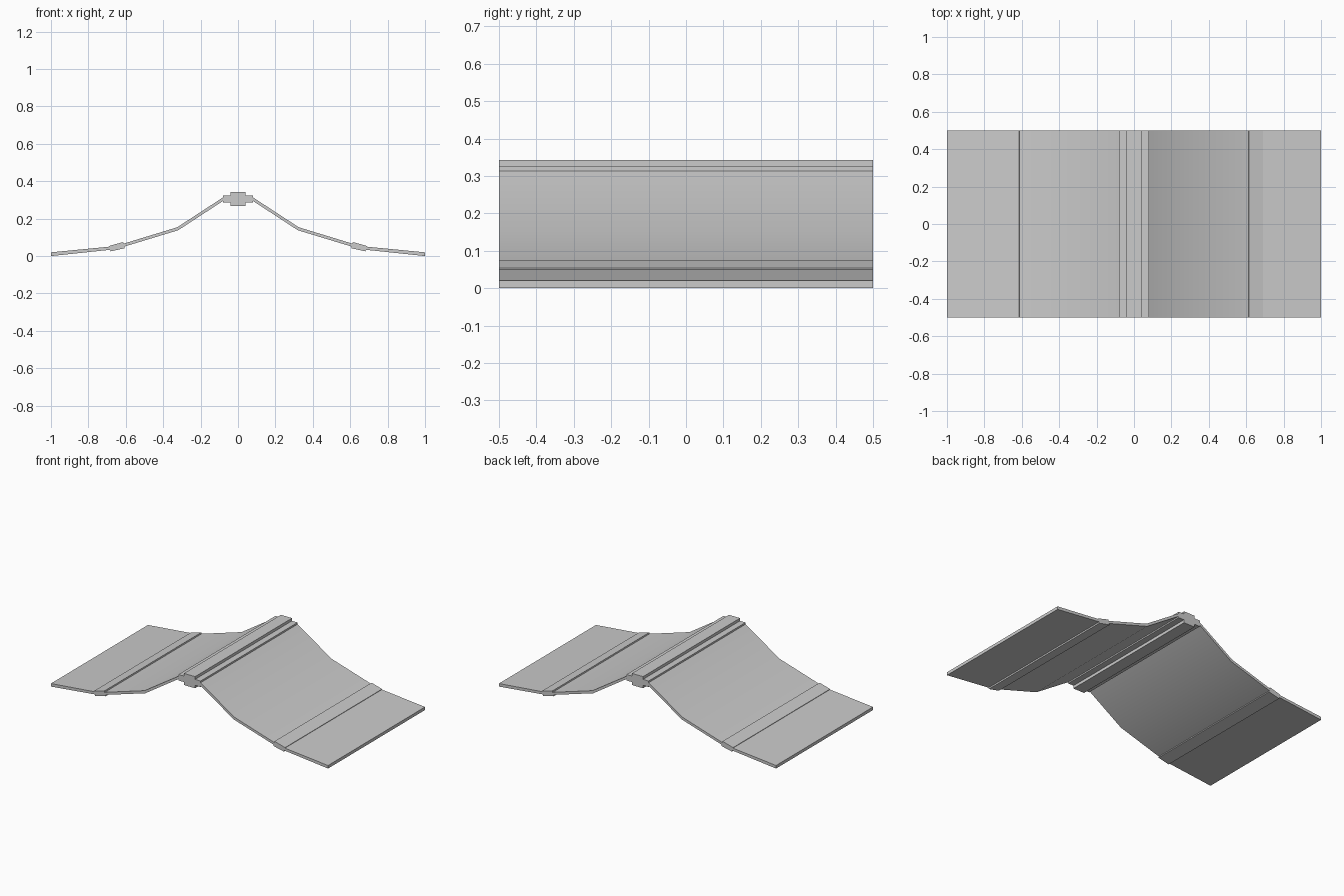
import bpy, bmesh, math

if "Cube" in bpy.data.objects:
    bpy.data.objects.remove(bpy.data.objects["Cube"])


def extrude_profile(name, pts, mirror=True):
    """Solid strip: x/z profile swept along y from -0.5 to 0.5."""
    bm = bmesh.new()
    face = bm.faces.new([bm.verts.new((x, -0.5, z)) for x, z in pts])
    ext = bmesh.ops.extrude_face_region(bm, geom=[face])
    for v in ext["geom"]:
        if isinstance(v, bmesh.types.BMVert):
            v.co.y = 0.5
    bmesh.ops.recalc_face_normals(bm, faces=bm.faces[:])
    me = bpy.data.meshes.new(name)
    bm.to_mesh(me)
    bm.free()
    ob = bpy.data.objects.new(name, me)
    bpy.context.collection.objects.link(ob)
    if mirror:
        ob.modifiers.new("Mirror", "MIRROR").use_mirror_merge = False
    bpy.ops.object.select_all(action='DESELECT')
    ob.select_set(True)
    bpy.context.view_layer.objects.active = ob
    bpy.ops.object.shade_smooth_by_angle(angle=math.radians(30))
    return ob


# Stepped ridge beam with a cross-shaped section
half = [(0.04, 0.267), (0.04, 0.286), (0.08, 0.286),
        (0.08, 0.325), (0.04, 0.325), (0.04, 0.343)]
extrude_profile("ridge_beam", half + [(-x, z) for x, z in reversed(half)], mirror=False)

# Bent upper roof panels
extrude_profile("upper_roof_panel", [
    (0.075, 0.317), (0.325, 0.154), (0.62, 0.064),
    (0.62, 0.047), (0.32, 0.138), (0.075, 0.298)])

# Sloping joint battens
extrude_profile("joint_batten", [
    (0.614, 0.075), (0.69, 0.054), (0.682, 0.025), (0.606, 0.042)])

# Shallow eave panels
extrude_profile("eave_panel", [
    (0.68, 0.051), (1.0, 0.02), (1.0, 0.0), (0.68, 0.034)])
